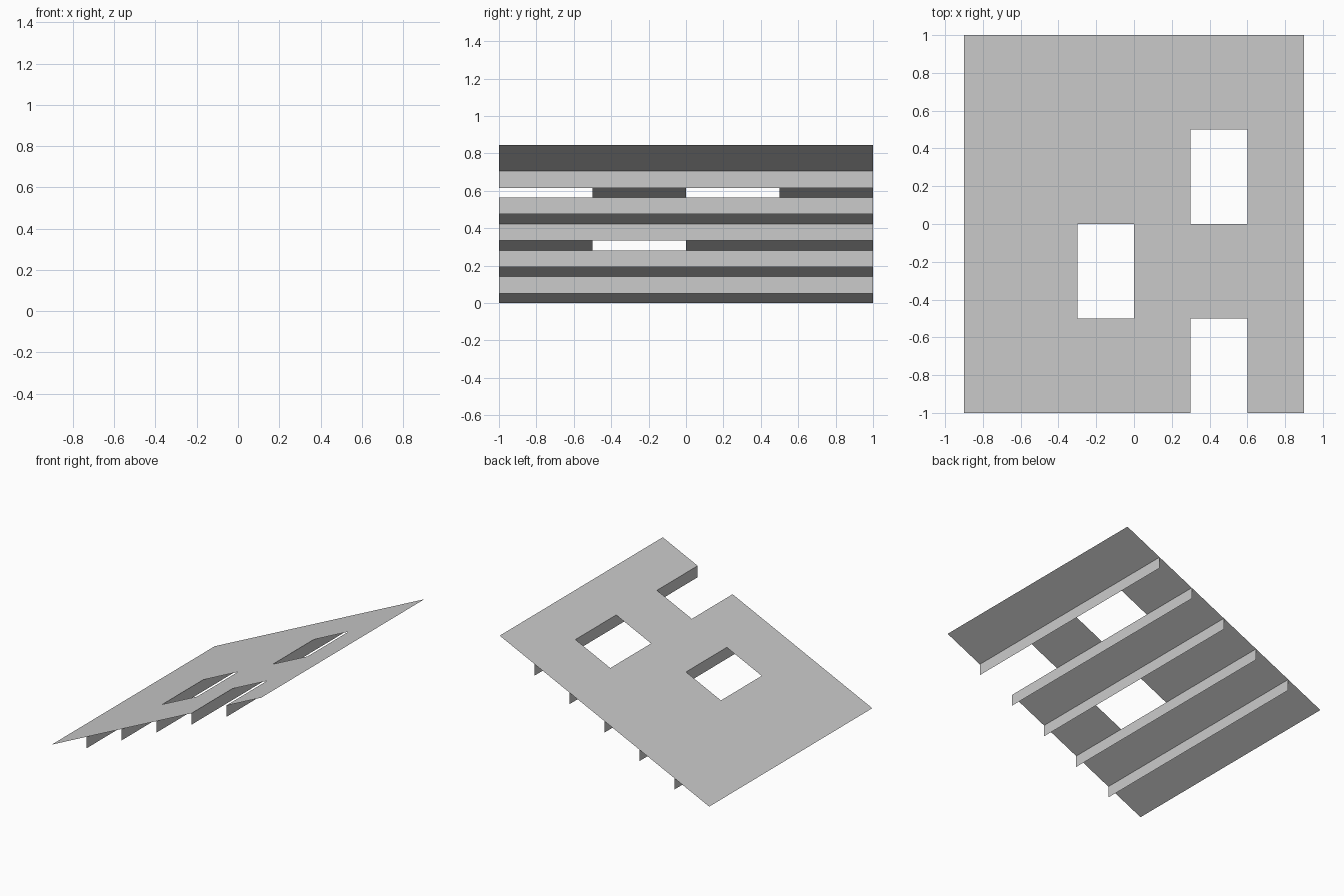
import bpy, bmesh

if "Cube" in bpy.data.objects:
    bpy.data.objects.remove(bpy.data.objects["Cube"])

HALF_X, HALF_Y, RISE, FIN = 0.9, 1.0, 0.846, 0.089
CELL_X, CELL_Y = 0.3, 0.5
OPENINGS = {(4, 0), (4, 2), (2, 1)}   # cells left out of the 6 x 4 grid


def slope(x):
    return RISE * (x + HALF_X) / (2 * HALF_X)


def make_object(name, quads):
    bm = bmesh.new()
    for quad in quads:
        bm.faces.new([bm.verts.new(p) for p in quad])
    bmesh.ops.remove_doubles(bm, verts=bm.verts, dist=1e-4)
    mesh = bpy.data.meshes.new(name)
    bm.to_mesh(mesh)
    bm.free()
    bpy.context.collection.objects.link(bpy.data.objects.new(name, mesh))


# Sloping sheet, rising towards +x, with two windows and an edge notch
cells = []
for i in range(6):
    for j in range(4):
        if (i, j) not in OPENINGS:
            x0, y0 = -HALF_X + i * CELL_X, -HALF_Y + j * CELL_Y
            x1, y1 = x0 + CELL_X, y0 + CELL_Y
            cells.append([(x0, y0, slope(x0)), (x1, y0, slope(x1)),
                          (x1, y1, slope(x1)), (x0, y1, slope(x0))])
make_object("sloped_panel", cells)

# Thin vertical ribs hanging under the sheet, full depth
for k in range(1, 6):
    x = -HALF_X + k * CELL_X
    top = slope(x)
    make_object(f"rib_{k}", [[(x, -HALF_Y, top - FIN), (x, HALF_Y, top - FIN),
                              (x, HALF_Y, top), (x, -HALF_Y, top)]])
